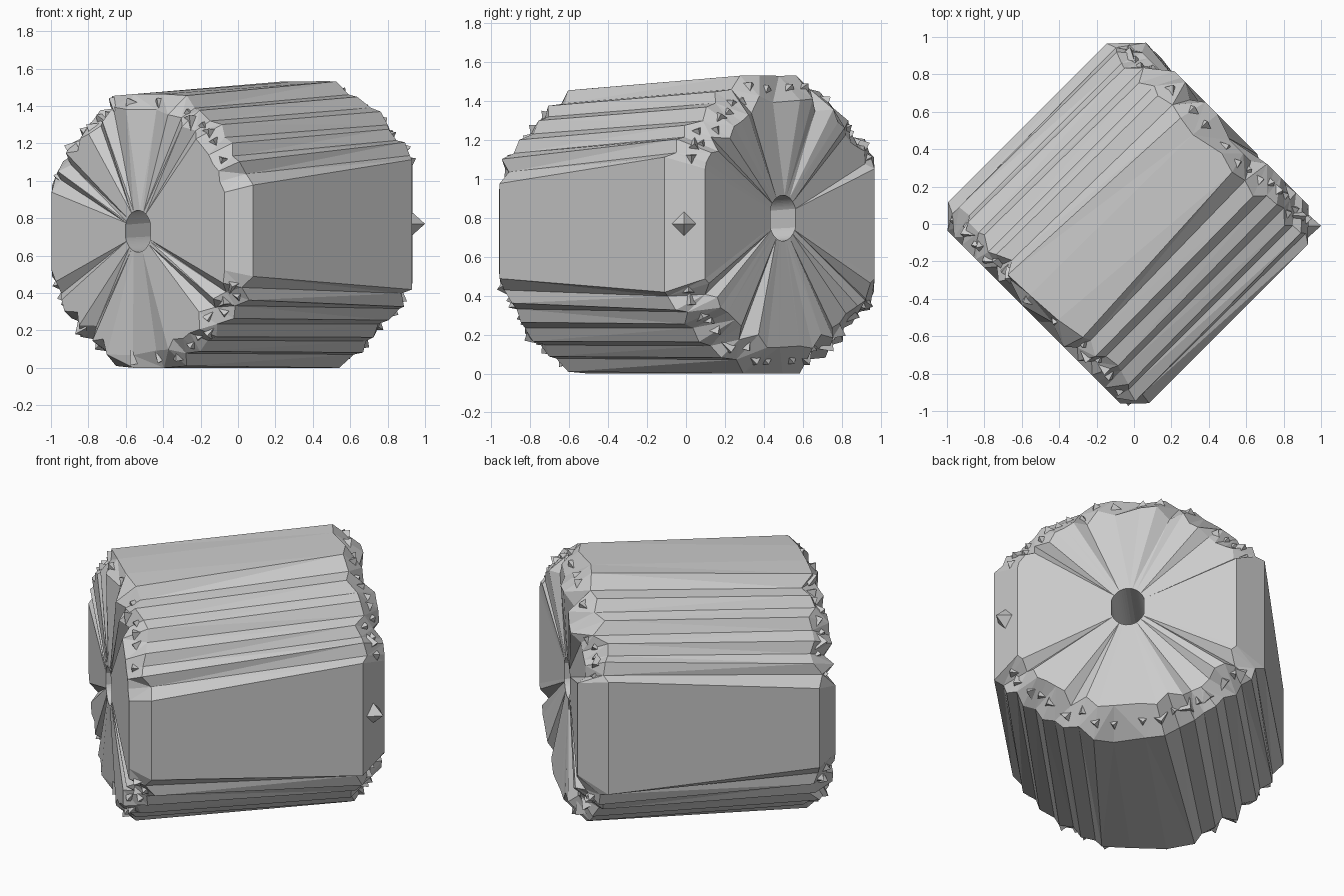
import bpy, bmesh, math, random
from mathutils import Vector, Matrix

random.seed(4)
cube = bpy.data.objects.get("Cube")
if cube:
    bpy.data.objects.remove(cube)

grey = bpy.data.materials.new("plain_grey")
grey.use_nodes = True
COLOUR = (0.6, 0.6, 0.6, 1)
grey.diffuse_color = COLOUR
grey.node_tree.nodes["Principled BSDF"].inputs["Base Color"].default_value = COLOUR

AXIS = Vector((1, 1, 0)).normalized()
SIDE = Vector((1, -1, 0)).normalized()


def place(along, side, up):
    """Roll coordinates to world; level underneath, top rising to the back."""
    pos = AXIS * along + SIDE * (side - 0.025)
    pos.z = 0.75 + up + 0.055 * along * (up + 0.75) / 1.5
    return pos


def finish(name, bm):
    bmesh.ops.recalc_face_normals(bm, faces=bm.faces)
    mesh = bpy.data.meshes.new(name)
    bm.to_mesh(mesh)
    bm.free()
    mesh.materials.append(grey)
    obj = bpy.data.objects.new(name, mesh)
    bpy.context.collection.objects.link(obj)
    return obj


# Stepped quarter profiles of the two ends, mirrored into full ridged outlines
front_quarter = [(0.76, 0.25), (0.70, 0.31), (0.70, 0.38), (0.63, 0.41),
                 (0.61, 0.48), (0.53, 0.51), (0.50, 0.58), (0.42, 0.60),
                 (0.38, 0.66), (0.30, 0.67), (0.26, 0.74), (0.10, 0.75)]
back_quarter = [(0.76, 0.34), (0.71, 0.36), (0.69, 0.43), (0.63, 0.44),
                (0.60, 0.50), (0.53, 0.52), (0.49, 0.59), (0.42, 0.61),
                (0.37, 0.67), (0.28, 0.68), (0.20, 0.75), (0.09, 0.75)]


def mirrored(quarter):
    half = quarter + [(-p, z) for p, z in reversed(quarter)]
    return half + [(-p, -z) for p, z in half]


def on_side_flat(i):
    return i % 24 in (0, 23)


def end_rings(outline, mouth_at, mouth_up, rim_at, rim_scale, shoulder):
    """Tunnel mouth, cap rim and shoulder rings for one end."""
    mouth, rim, wall = [], [], []
    inward = -math.copysign(1, rim_at)
    for i, (p, z) in enumerate(outline):
        a = math.atan2(z, p)
        mouth.append(place(mouth_at, 0.10 * math.cos(a),
                           mouth_up + 0.115 * math.sin(a)))
        flat = on_side_flat(i)
        tooth = 0 if flat else random.choice((0, 0, 0.05))
        spread = rim_scale if flat else rim_scale + random.uniform(0, 0.07)
        rim.append(place(rim_at + inward * tooth, p * spread, z * spread))
        slip = 0 if flat else random.uniform(-0.05, 0.03)
        wall.append(place(shoulder + inward * slip, p, z))
    return mouth, rim, wall


# Ridged roll with fanned caps and a tunnel along the axis
front_line, back_line = mirrored(front_quarter), mirrored(back_quarter)
front = end_rings(front_line, -0.73, 0, -0.73, 0.86, -0.62)
back = end_rings(back_line, 0.68, 0.03, 0.73, 0.81, 0.58)
bm = bmesh.new()
rings = [[bm.verts.new(v) for v in ring] for ring in front + back[::-1]]
count = len(front_line)
for k, ring in enumerate(rings):
    nxt = rings[(k + 1) % len(rings)]
    for i in range(count):
        j = (i + 1) % count
        bm.faces.new((ring[i], ring[j], nxt[j], nxt[i]))
bmesh.ops.triangulate(bm, faces=bm.faces[:])
finish("ridged_roll", bm)

# Small angular chips scattered round both rims
bm = bmesh.new()
for end, line, (mouth, rim, wall) in ((-1, front_line, front),
                                      (1, back_line, back)):
    for i, (p, z) in enumerate(line):
        if on_side_flat(i) or random.random() < 0.2:
            continue
        outward = (SIDE * p + Vector((0, 0, z))).normalized()
        direction = outward + AXIS * end
        turn = direction.to_track_quat('Z', 'Y').to_matrix().to_4x4()
        spin = Matrix.Rotation(random.uniform(0, math.tau), 4, 'Z')
        centre = Matrix.Translation(rim[i].lerp(wall[i], 0.5))
        bmesh.ops.create_cone(bm, cap_ends=True, segments=3, radius1=0.06,
                              radius2=0, depth=0.06,
                              matrix=centre @ turn @ spin)
finish("rim_chips", bm)

# Single spike on the right corner
bm = bmesh.new()
bmesh.ops.create_cone(bm, cap_ends=True, segments=4, radius1=0.09, radius2=0,
                      depth=0.1, matrix=Matrix.Translation((0.95, -0.01, 0.77))
                      @ Matrix.Rotation(math.pi / 2, 4, 'Y'))
finish("corner_spike", bm)
